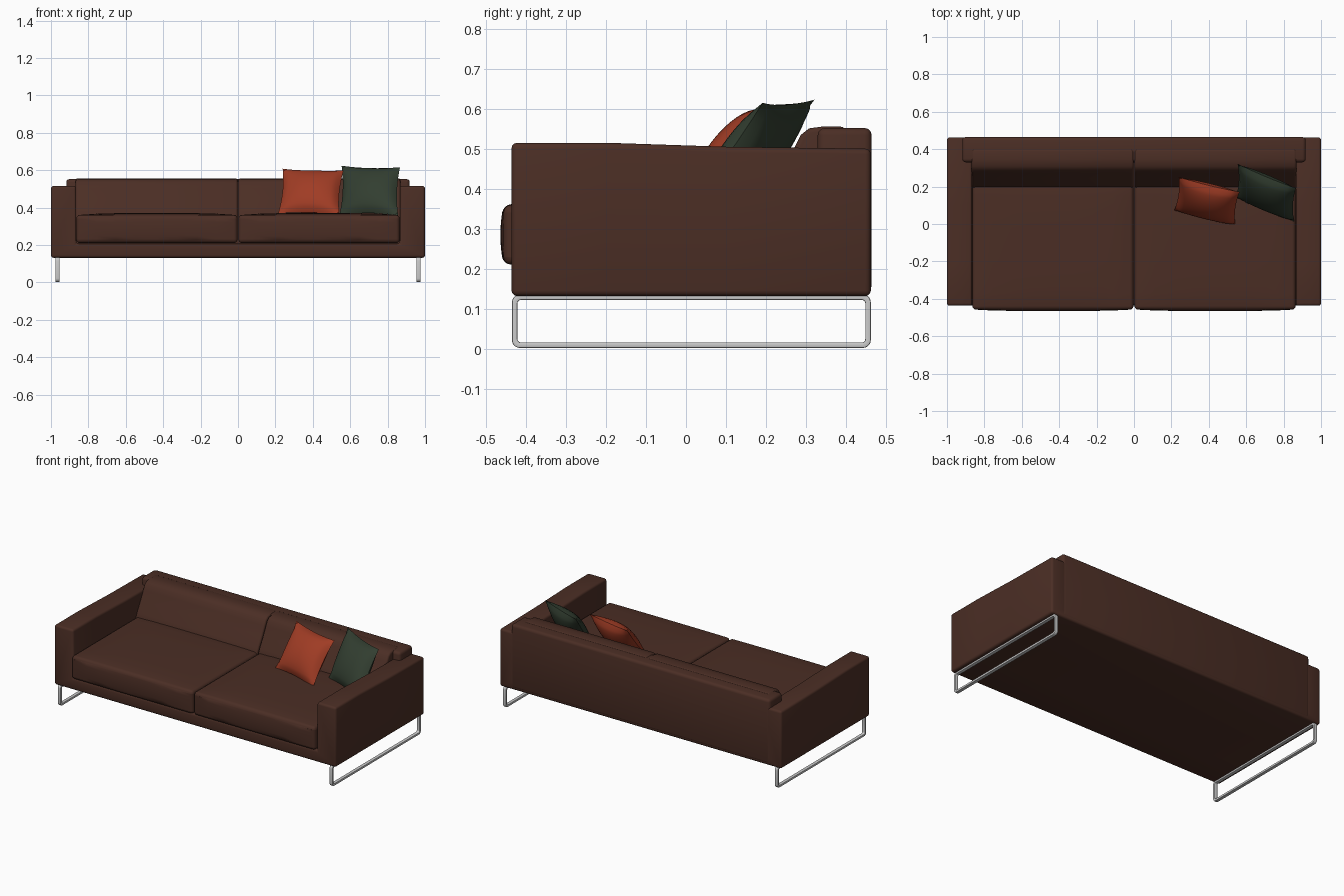
import bpy, bmesh, math
from mathutils import Vector

if "Cube" in bpy.data.objects:
    bpy.data.objects.remove(bpy.data.objects["Cube"])


def material(name, rgb):
    m = bpy.data.materials.new(name)
    m.diffuse_color = (*rgb, 1)
    m.use_nodes = True
    m.node_tree.nodes["Principled BSDF"].inputs["Base Color"].default_value = m.diffuse_color
    return m


BROWN = material("brown_leather", (0.070, 0.027, 0.018))
RUST = material("rust_fabric", (0.35, 0.045, 0.018))
GREEN = material("dark_green_fabric", (0.032, 0.048, 0.030))
STEEL = material("polished_steel", (0.60, 0.60, 0.60))


def finish(name, bm, mat, bevel=0, segs=3, angle=40):
    """Bevel the hard edges, then make a smooth-shaded object."""
    bmesh.ops.recalc_face_normals(bm, faces=bm.faces)
    if bevel:
        hard = [e for e in bm.edges if len(e.link_faces) == 2
                and e.calc_face_angle(0) > math.radians(35)]
        bmesh.ops.bevel(bm, geom=hard, offset=bevel, segments=segs,
                        profile=0.5, affect='EDGES', clamp_overlap=True)
    me = bpy.data.meshes.new(name)
    bm.to_mesh(me)
    bm.free()
    me.materials.append(mat)
    ob = bpy.data.objects.new(name, me)
    bpy.context.collection.objects.link(ob)
    bpy.ops.object.select_all(action='DESELECT')
    ob.select_set(True)
    bpy.context.view_layer.objects.active = ob
    bpy.ops.object.shade_smooth_by_angle(angle=math.radians(angle))
    return ob


def box(lo, hi, cuts=0):
    bm = bmesh.new()
    bmesh.ops.create_cube(bm, size=1)
    for v in bm.verts:
        v.co = Vector([lo[i] + (v.co[i] + 0.5) * (hi[i] - lo[i]) for i in range(3)])
    if cuts:
        bmesh.ops.subdivide_edges(bm, edges=bm.edges[:], cuts=cuts, use_grid_fill=True)
    return bm


def prism(points, offset):
    """Extrude a closed outline of 3D points by an offset."""
    bm = bmesh.new()
    f = bm.faces.new([bm.verts.new(p) for p in points])
    r = bmesh.ops.extrude_face_region(bm, geom=[f])
    bmesh.ops.translate(bm, vec=offset,
                        verts=[g for g in r['geom'] if isinstance(g, bmesh.types.BMVert)])
    return bm


# Arms and base: one U-shaped body, arm tops dropping slightly to the back
half = [(1, 0.132), (1, 0.515), (0.865, 0.515), (0.865, 0.207)]
outline = half + [(-x, z) for x, z in reversed(half)]
bm = prism([(x, -0.437, z) for x, z in outline], (0, 0.9, 0))
for y in (-0.2, 0.1):
    bmesh.ops.bisect_plane(bm, geom=bm.verts[:] + bm.edges[:] + bm.faces[:],
                           plane_co=(0, y, 0), plane_no=(0, 1, 0))
for v in bm.verts:
    if v.co.z > 0.5:
        v.co.z = 0.516 if v.co.y < -0.15 else (0.506 if v.co.y < 0.2 else 0.501)
finish("arms_and_base", bm, BROWN, 0.014)

# Back frame
finish("back_frame", box((-0.918, 0.33, 0.14), (0.918, 0.465, 0.553)), BROWN, 0.018)

# Seat and back cushions, one pair per side
for side, s in (("left", -1), ("right", 1)):
    x0, x1 = sorted((0.003 * s, 0.864 * s))
    bm = box((x0, -0.457, 0.211), (x1, 0.24, 0.360), 7)
    for v in bm.verts:
        u = (v.co.x - (x0 + x1) / 2) / ((x1 - x0) / 2)
        w = (v.co.y + 0.11) / 0.35
        t = (v.co.z - 0.285) / 0.075
        if t > 0.99:
            v.co.z += 0.011 * max(0, 1 - u ** 4) * max(0, 1 - w ** 4)
        if w < -0.98:
            v.co.y -= 0.008 * max(0, 1 - u ** 4) * max(0, 1 - t * t)
    finish(side + "_seat_cushion", bm, BROWN, 0.022, 4)

    profile = [(0.40, 0.22), (0.20, 0.22), (0.188, 0.34), (0.208, 0.385), (0.245, 0.45),
               (0.272, 0.505), (0.287, 0.535), (0.308, 0.552), (0.345, 0.557), (0.40, 0.556)]
    a = 0.002 * s
    bm = prism([(a, y, z) for y, z in profile], (0.866 * s, 0, 0))
    finish(side + "_back_cushion", bm, BROWN, 0.012)


# Sled legs: closed steel loop under each arm
def rounded_loop(inset, radius):
    y0, y1, z0, z1 = -0.436 + inset, 0.463 - inset, 0.002 + inset, 0.136 - inset
    pts = []
    for k, (cy, cz) in enumerate(((y1 - radius, z1 - radius), (y0 + radius, z1 - radius),
                                  (y0 + radius, z0 + radius), (y1 - radius, z0 + radius))):
        for j in range(6):
            a = math.pi / 2 * (k + j / 5)
            pts.append((cy + radius * math.cos(a), cz + radius * math.sin(a)))
    return pts


for side, s in (("left", -1), ("right", 1)):
    bm = bmesh.new()
    xa, xb = 0.954 * s, 0.976 * s
    outer, inner = rounded_loop(0, 0.02), rounded_loop(0.014, 0.008)
    rings = [[bm.verts.new((x, y, z)) for y, z in loop]
             for x, loop in ((xa, outer), (xb, outer), (xb, inner), (xa, inner))]
    n = len(outer)
    for r in range(4):
        p, q = rings[r], rings[(r + 1) % 4]
        for i in range(n):
            j = (i + 1) % n
            bm.faces.new((p[i], p[j], q[j], q[i]))
    finish(side + "_sled_leg", bm, STEEL, 0.003, 2)


# Throw pillows: puffed squares with pulled-out corners
def pillow(name, mat, centre, wide, high, thick, n=16):
    c, w, h = Vector(centre), Vector(wide), Vector(high)
    normal = w.cross(h).normalized()
    bm = bmesh.new()
    for s in (-1, 1):
        grid = []
        for i in range(n + 1):
            row = []
            for j in range(n + 1):
                u, v = 2 * i / n - 1, 2 * j / n - 1
                puff = thick * ((1 - u * u) * (1 - v * v)) ** 0.55
                p = (c + w * u * (1 - 0.07 * (1 - v * v))
                     + h * v * (1 - 0.07 * (1 - u * u)) + normal * s * puff)
                row.append(bm.verts.new(p))
            grid.append(row)
        for i in range(n):
            for j in range(n):
                bm.faces.new((grid[i][j], grid[i + 1][j], grid[i + 1][j + 1], grid[i][j + 1]))
    bmesh.ops.remove_doubles(bm, verts=bm.verts, dist=0.0005)
    finish(name, bm, mat, angle=60)


pillow("rust_pillow", RUST, (0.390, 0.122, 0.485), (0.163, -0.040, -0.004),
       (0.012, 0.090, 0.119), 0.062)
pillow("green_pillow", GREEN, (0.705, 0.167, 0.491), (0.156, -0.065, -0.004),
       (0.005, 0.090, 0.129), 0.060)
